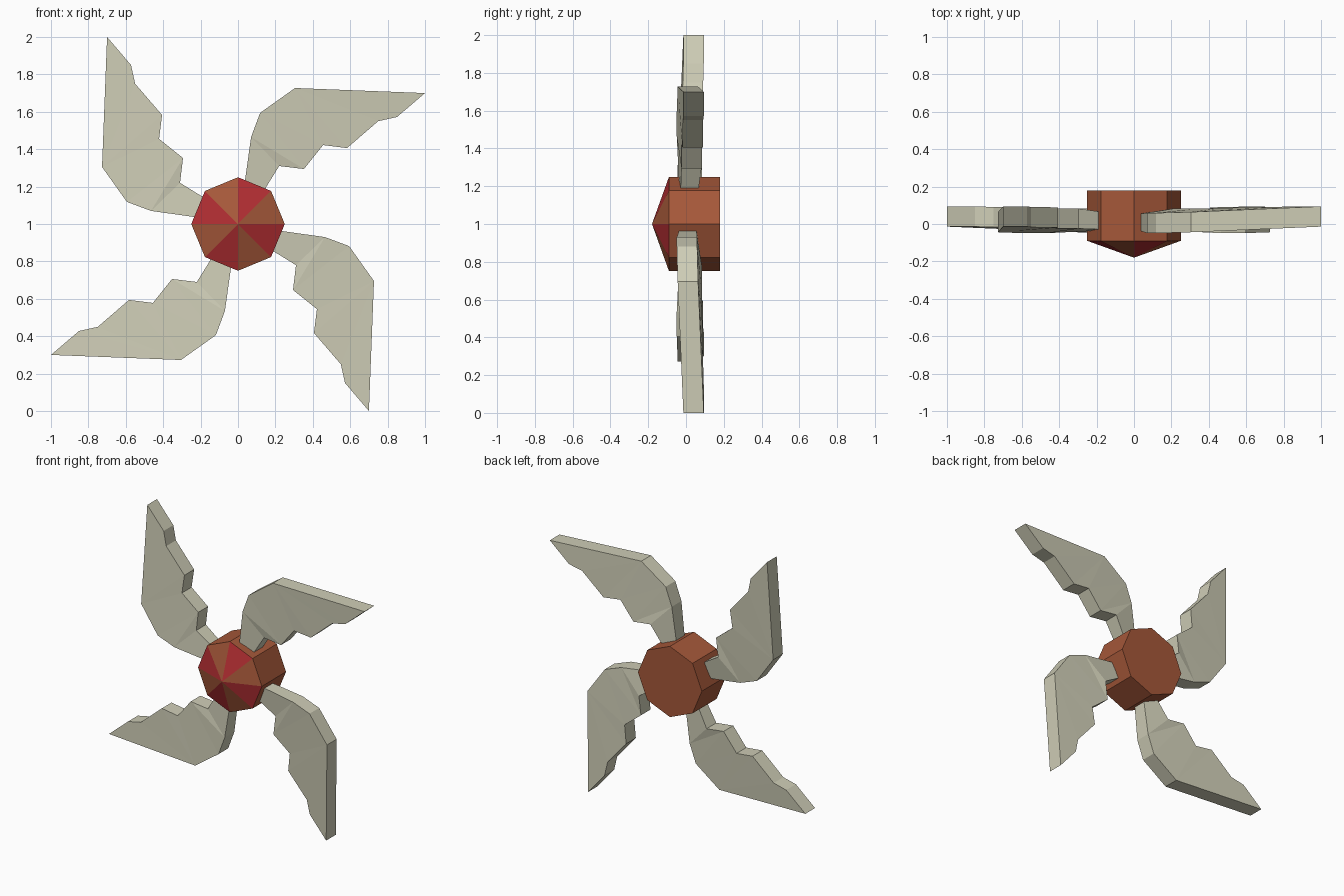
import bpy, bmesh, math

cube = bpy.data.objects.get("Cube")
if cube:
    bpy.data.objects.remove(cube, do_unlink=True)


def material(name, color):
    mat = bpy.data.materials.new(name)
    mat.use_nodes = True
    mat.diffuse_color = color
    mat.node_tree.nodes["Principled BSDF"].inputs["Base Color"].default_value = color
    return mat


BROWN = material("rust brown", (0.38, 0.098, 0.042, 1))
RED = material("deep red", (0.44, 0.027, 0.032, 1))
BONE = material("pale bone", (0.62, 0.61, 0.47, 1))


def finish(bm, name, mats):
    bmesh.ops.recalc_face_normals(bm, faces=bm.faces[:])
    mesh = bpy.data.meshes.new(name)
    bm.to_mesh(mesh)
    bm.free()
    for mat in mats:
        mesh.materials.append(mat)
    obj = bpy.data.objects.new(name, mesh)
    bpy.context.collection.objects.link(obj)
    return obj


# Octagonal hub with a pointed nose of alternating colours
SIDES, RADIUS, CENTRE = 8, 0.25, 1.0
bm = bmesh.new()


def ring(y):
    angles = [math.tau * i / SIDES for i in range(SIDES)]
    return [bm.verts.new((RADIUS * math.cos(a), y, CENTRE + RADIUS * math.sin(a))) for a in angles]


front, back = ring(-0.09), ring(0.18)
nose = bm.verts.new((0, -0.18, CENTRE))
for i in range(SIDES):
    j = (i + 1) % SIDES
    bm.faces.new((front[i], front[j], back[j], back[i]))
    bm.faces.new((front[i], front[j], nose)).material_index = i % 2
bm.faces.new(back)
finish(bm, "hub", [BROWN, RED])

# Blade outline: (x, height above hub centre, depth of the middle)
leading = [(0.03, 0.18, 0.01), (0.07, 0.465, 0.005), (0.118, 0.594, 0.005),
           (0.305, 0.727, 0.01), (1.0, 0.70, 0.04)]
trailing = [(0.115, 0.14, 0.015), (0.22, 0.31, 0.03), (0.353, 0.294, 0.03),
            (0.455, 0.422, 0.03), (0.583, 0.406, 0.035), (0.75, 0.55, 0.037),
            (0.85, 0.572, 0.04)]
outline = leading + trailing[::-1]
# Facets across the blade, as outline indices
facets = [(0, 1, 10, 11), (1, 9, 10), (1, 2, 9), (2, 8, 9), (2, 3, 8),
          (3, 7, 8), (3, 6, 7), (3, 5, 6), (3, 4, 5)]


def blade(name, turn):
    bm = bmesh.new()
    c, s = round(math.cos(turn)), round(math.sin(turn))
    layers = []
    for side in (-1, 1):
        layers.append([])
        for i, (x, h, y) in enumerate(outline):
            half = 0.045 if i in (0, len(outline) - 1) else 0.054
            pos = (c * x - s * h, y + side * half, CENTRE + s * x + c * h)
            layers[-1].append(bm.verts.new(pos))
    for layer in layers:
        for facet in facets:
            bm.faces.new([layer[i] for i in facet])
    near, far = layers
    for i in range(len(outline)):
        j = (i + 1) % len(outline)
        bm.faces.new((near[i], near[j], far[j], far[i]))
    finish(bm, name, [BONE])


# Four blades spaced by quarter turns
for k, name in enumerate(("upper_left", "upper_right", "lower_right", "lower_left")):
    blade("blade_" + name, k * math.pi / 2)
